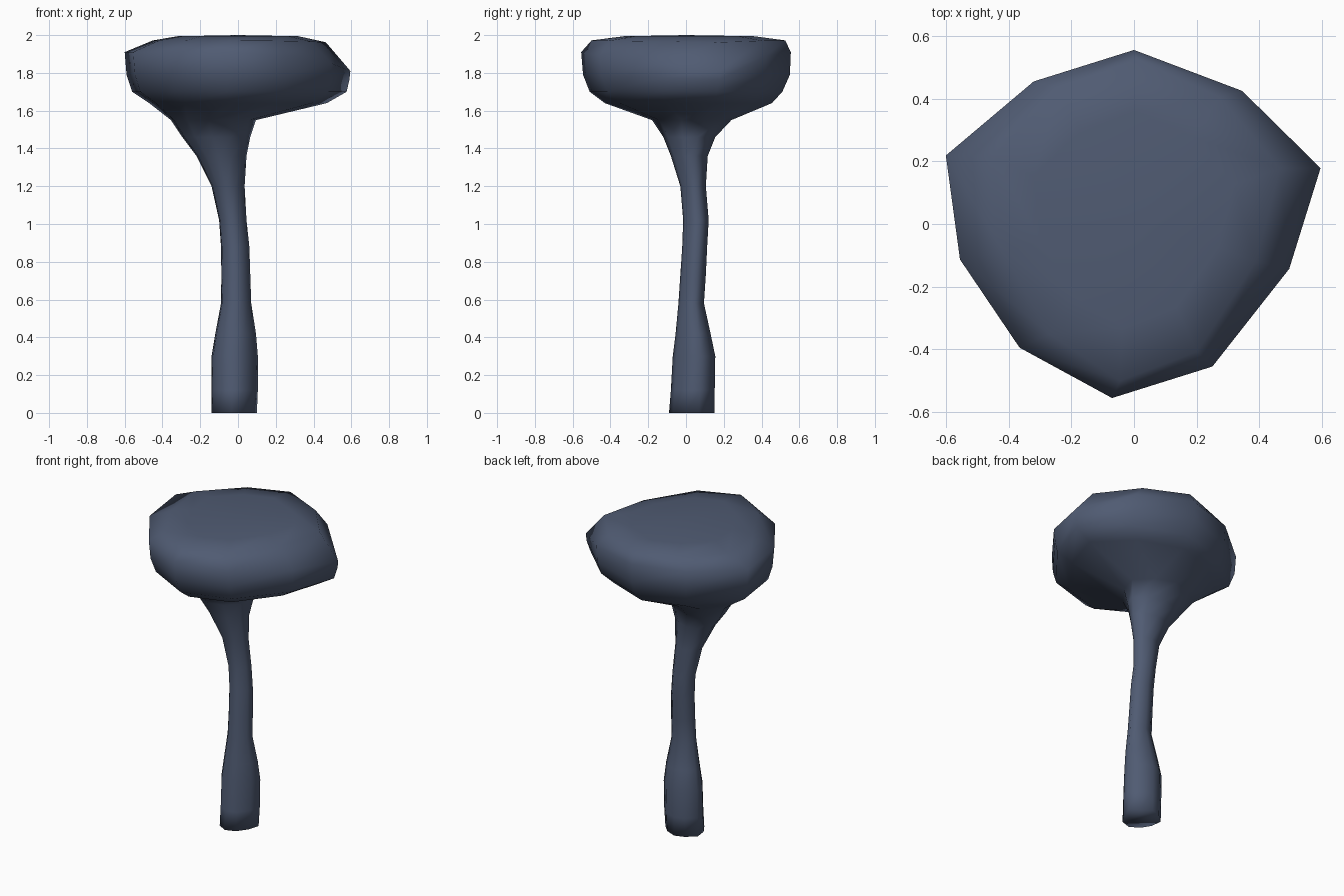
import bpy, bmesh

# Ten-sided cap outline, counter-clockwise from the back
OUTLINE = [(0.0, .555), (-.32, .455), (-.6, .22), (-.555, -.11), (-.365, -.39),
           (-.07, -.55), (.25, -.45), (.495, -.14), (.595, .18), (.345, .425)]
# How far the right-hand corners of the rim sag
SAG = [0, 0, 0, 0, 0, 0, .02, .06, .10, .02]

# Rings from bottom to top: z, x min, x max, y min, y max, share of sag
RINGS = [
    (0.00, -.14, .10, -.09, .15, 0),
    (0.12, -.14, .105, -.08, .152, 0),
    (0.30, -.14, .105, -.07, .155, 0),
    (0.42, -.12, .095, -.055, .13, 0),
    (0.58, -.09, .07, -.04, .095, 0),
    (0.73, -.088, .065, -.03, .105, 0),
    (0.88, -.09, .06, -.02, .112, 0),
    (1.02, -.10, .045, -.015, .12, 0),
    (1.20, -.14, .035, -.03, .105, 0),
    (1.36, -.22, .045, -.08, .115, 0),
    (1.46, -.295, .065, -.12, .155, 0),
    (1.55, -.355, .095, -.18, .24, 0),
    (1.64, -.47, .47, -.43, .455, 0),
    (1.70, -.56, .575, -.51, .51, 0),
    (1.79, -.59, .59, -.545, .55, .25),
    (1.91, -.60, .595, -.555, .555, 1),
    (1.972, -.45, .465, -.50, .525, .1),
    (1.994, -.32, .32, -.33, .36, 0),
]

blue = bpy.data.materials.new("slate_blue")
blue.diffuse_color = (.08, .105, .17, 1)

# Loft the stem and cap as one continuous skin
bm = bmesh.new()
loops = []
for z, x0, x1, y0, y1, sag in RINGS:
    loop = []
    for (px, py), drop in zip(OUTLINE, SAG):
        u, v = (px + .6) / 1.195, (py + .55) / 1.105
        loop.append(bm.verts.new((x0 + u * (x1 - x0), y0 + v * (y1 - y0), z - sag * drop)))
    loops.append(loop)
n = len(OUTLINE)
for low, high in zip(loops, loops[1:]):
    for i in range(n):
        j = (i + 1) % n
        bm.faces.new((low[i], low[j], high[j], high[i]))

# Close the foot and the top
bm.faces.new(loops[0][::-1])
peak = bm.verts.new((0, 0, 2.0))
for i in range(n):
    bm.faces.new((loops[-1][i], loops[-1][(i + 1) % n], peak))
bmesh.ops.recalc_face_normals(bm, faces=bm.faces)
for f in bm.faces:
    f.smooth = True

mesh = bpy.data.meshes.new("stem_and_cap")
bm.to_mesh(mesh)
bm.free()
mesh.materials.append(blue)
obj = bpy.data.objects.new("stem_and_cap", mesh)
bpy.context.collection.objects.link(obj)
